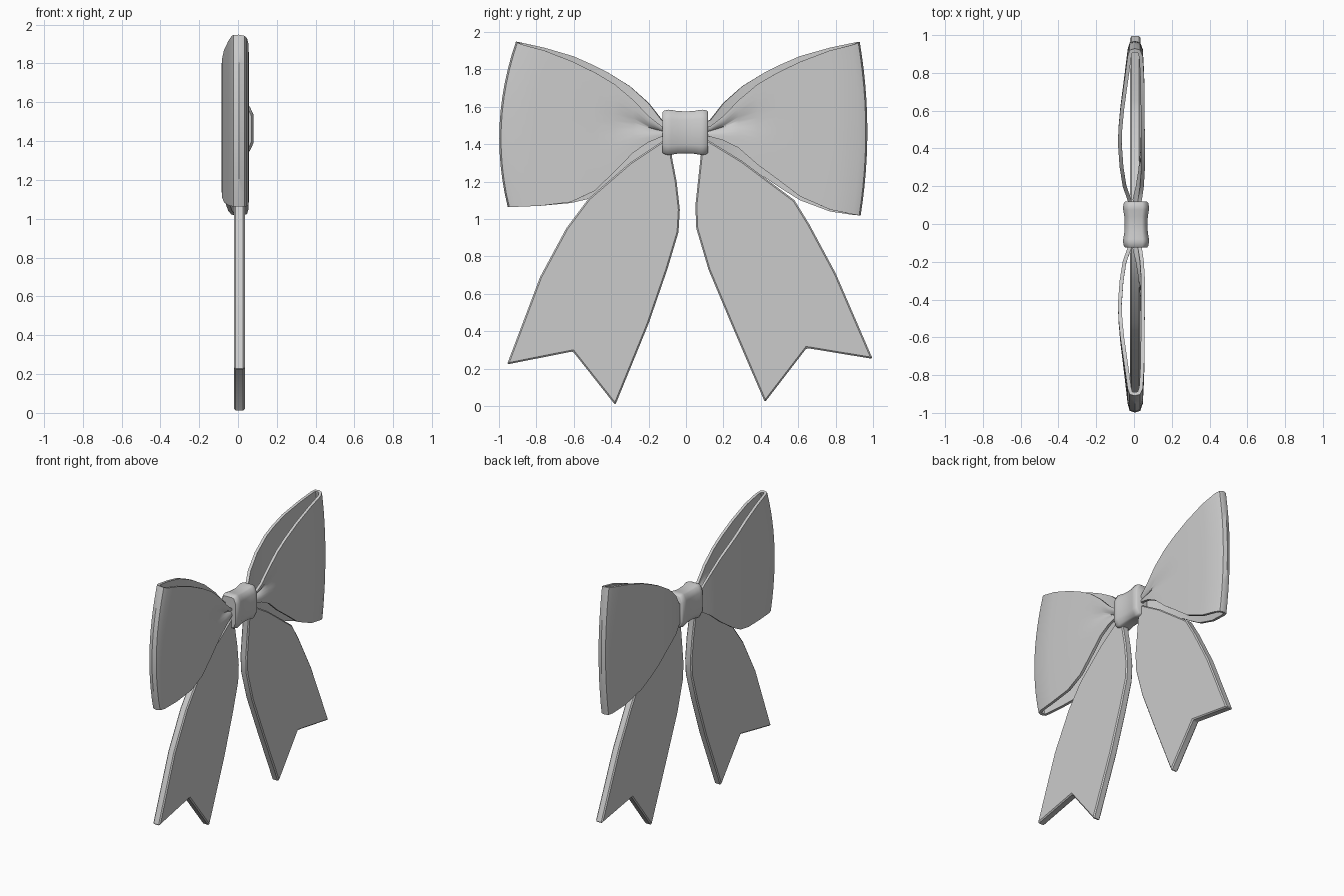
import bpy, math

if "Cube" in bpy.data.objects:
    bpy.data.objects.remove(bpy.data.objects["Cube"])


def finish(name, verts, faces, mods=(), angle=35):
    me = bpy.data.meshes.new(name)
    me.from_pydata(verts, [], faces)
    ob = bpy.data.objects.new(name, me)
    bpy.context.collection.objects.link(ob)
    for kind, settings in mods:
        m = ob.modifiers.new(kind.title(), kind)
        for k, v in settings.items():
            setattr(m, k, v)
    bpy.ops.object.select_all(action='DESELECT')
    ob.select_set(True)
    bpy.context.view_layer.objects.active = ob
    # recalculate normals, bake modifiers, then shade
    bpy.ops.object.mode_set(mode='EDIT')
    bpy.ops.mesh.select_all(action='SELECT')
    bpy.ops.mesh.normals_make_consistent(inside=False)
    bpy.ops.object.mode_set(mode='OBJECT')
    bpy.ops.object.convert(target='MESH')
    bpy.ops.object.shade_smooth_by_angle(angle=math.radians(angle))
    return ob


# ribbon loops: stations (distance from knot, top z, bottom z, x)
def ribbon_loop(name, side, front, back, edge_top, edge_mid, edge_bot):
    n = 12
    stations = front + back[::-1]
    nf = len(front)
    verts, faces = [], []
    for i, (y, zt, zb, x) in enumerate(stations):
        for j in range(n + 1):
            v = j / n
            edge = edge_bot + (edge_top - edge_bot) * v
            edge += (edge_mid - (edge_top + edge_bot) / 2) * 4 * v * (1 - v)
            yy = y + (edge - 0.9) * (y / 0.9) ** 3
            # pleat pinched in beside the knot on the front sheet
            pinch = 0.045 * max(0, 1 - y / 0.42) * math.exp(-((v - 0.55) / 0.17) ** 2)
            xx = x - (pinch if i < nf and y > 0.1 else 0)
            verts.append((xx, side * yy, zb + (zt - zb) * v))
    for i in range(len(stations) - 1):
        for j in range(n):
            a = i * (n + 1) + j
            faces.append((a, a + 1, a + n + 2, a + n + 1))
    finish(name, verts, faces, [('SOLIDIFY', dict(thickness=0.02, offset=0))])


front_l = [(.07, 1.49, 1.43, .02), (.13, 1.495, 1.44, .032), (.20, 1.55, 1.41, .042),
           (.28, 1.635, 1.355, .047), (.38, 1.72, 1.25, .047), (.48, 1.78, 1.15, .047),
           (.60, 1.84, 1.09, .046), (.75, 1.90, 1.07, .044), (.86, 1.93, 1.065, .037),
           (.885, 1.94, 1.065, .026), (.89, 1.945, 1.065, .005)]
back_l = [(.07, 1.50, 1.38, -.01), (.13, 1.53, 1.37, -.025), (.20, 1.62, 1.325, -.05),
          (.30, 1.71, 1.24, -.066), (.42, 1.785, 1.155, -.075), (.50, 1.825, 1.11, -.072),
          (.60, 1.87, 1.085, -.062), (.75, 1.915, 1.07, -.04), (.86, 1.94, 1.065, -.024),
          (.885, 1.945, 1.065, -.016)]
low_f = [1.43, 1.44, 1.42, 1.38, 1.29, 1.215, 1.12, 1.05, 1.025, 1.02, 1.02]
low_b = [1.39, 1.375, 1.34, 1.295, 1.22, 1.165, 1.10, 1.04, 1.022, 1.02]
front_r = [(y, zt, zb, x) for (y, zt, _, x), zb in zip(front_l, low_f)]
back_r = [(y, zt, zb, x) for (y, zt, _, x), zb in zip(back_l, low_b)]
ribbon_loop("left_loop", -1, front_l, back_l, .91, 1.0, .955)
ribbon_loop("right_loop", 1, front_r, back_r, .93, .972, .935)


# notched tails: flat outline given thickness
def tail(name, outline):
    n = len(outline)
    verts = [(x, y, z) for x in (-.02, .035) for y, z in outline]
    faces = [tuple(range(n)), tuple(range(2 * n - 1, n - 1, -1))]
    faces += [(i, (i + 1) % n, n + (i + 1) % n, n + i) for i in range(n)]
    finish(name, verts, faces,
           [('BEVEL', dict(width=.008, segments=1, limit_method='ANGLE',
                           angle_limit=math.radians(60)))], 40)


tail("left_tail", [(-.07, 1.42), (-.075, 1.33), (-.05, 1.2), (-.033, 1.05), (-.04, .93),
                   (-.1, .73), (-.2, .44), (-.378, .005), (-.605, .292), (-.957, .222),
                   (-.78, .69), (-.64, .95), (-.52, 1.11), (-.3, 1.30), (-.12, 1.42)])
tail("right_tail", [(.07, 1.42), (.08, 1.35), (.05, 1.07), (.055, .95), (.12, .73),
                    (.25, .42), (.422, .02), (.645, .31), (.998, .252),
                    (.8, .71), (.66, .97), (.58, 1.1), (.3, 1.31), (.12, 1.42)])

# knot: rounded box sections swept across, waisted in the middle
section = [(1, .6), (.72, .95), (.5, 1), (-.5, 1), (-.72, .95), (-1, .6),
           (-1, -.6), (-.72, -.95), (-.5, -1), (.5, -1), (.72, -.95), (1, -.6)]
rings = [(-.125, .84), (-.115, .94), (-.095, 1), (-.08, .985), (-.045, .90), (0, .875),
         (.04, .90), (.075, .985), (.09, 1), (.11, .94), (.118, .84)]
m = len(section)
verts = [(.011 + .069 * s * a, y, 1.463 + .121 * (.4 + .6 * s) * b)
         for y, s in rings for a, b in section]
faces = [(i * m + j, i * m + (j + 1) % m, (i + 1) * m + (j + 1) % m, (i + 1) * m + j)
         for i in range(len(rings) - 1) for j in range(m)]
faces += [tuple(range(m)), tuple(range(len(verts) - 1, len(verts) - m - 1, -1))]
finish("centre_knot", verts, faces, angle=50)
